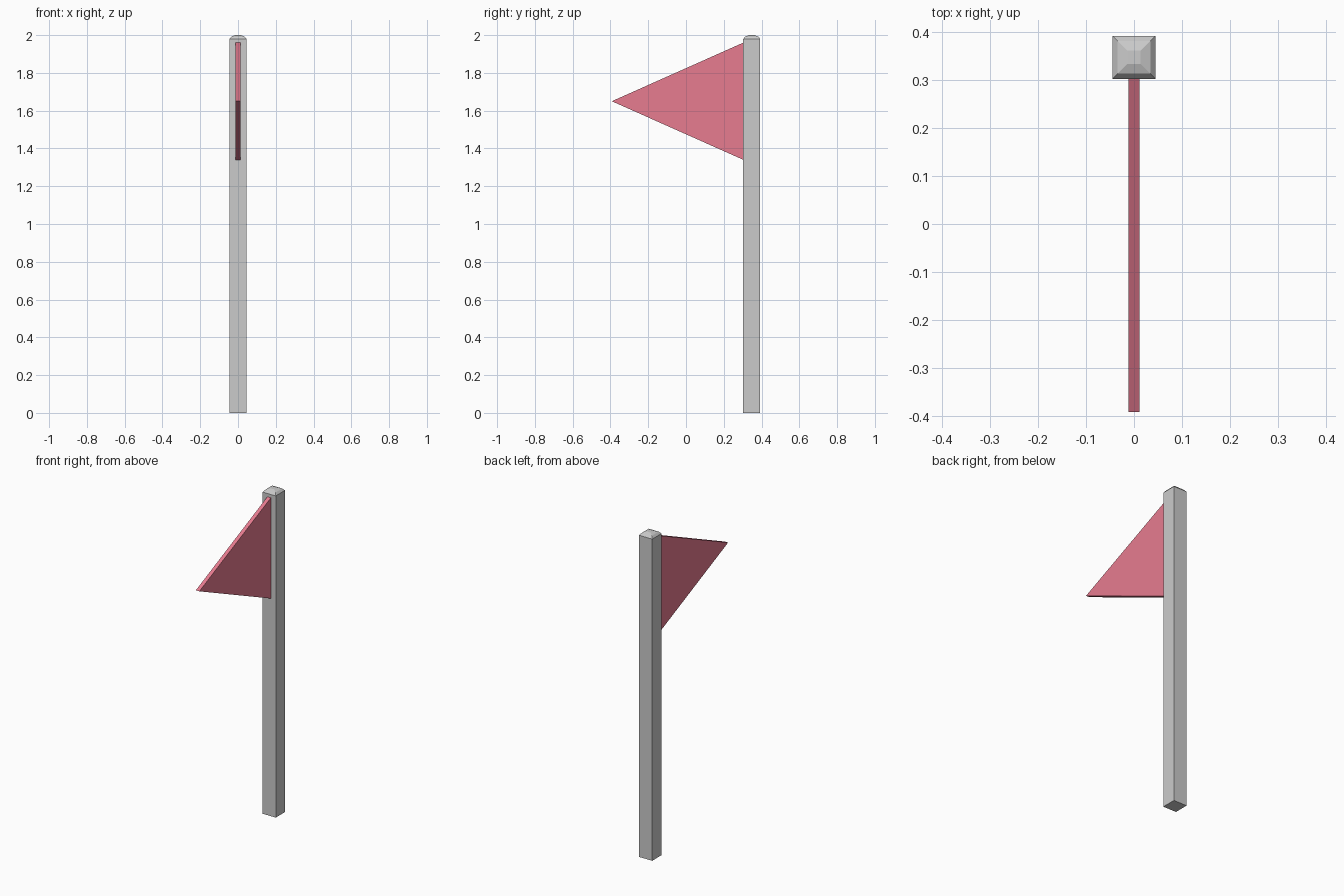
import bpy, bmesh

if "Cube" in bpy.data.objects:
    bpy.data.objects.remove(bpy.data.objects["Cube"])

POLE_Y = 0.348


def loft(name, rings):
    """Skin matching closed rings of points and cap both ends."""
    bm = bmesh.new()
    loops = [[bm.verts.new(p) for p in ring] for ring in rings]
    n = len(loops[0])
    for a, b in zip(loops, loops[1:]):
        for i in range(n):
            j = (i + 1) % n
            bm.faces.new((a[i], a[j], b[j], b[i]))
    bm.faces.new(loops[0])
    bm.faces.new(loops[-1])
    bmesh.ops.recalc_face_normals(bm, faces=bm.faces)
    mesh = bpy.data.meshes.new(name)
    bm.to_mesh(mesh)
    bm.free()
    obj = bpy.data.objects.new(name, mesh)
    bpy.context.collection.objects.link(obj)
    return obj


def square(r, z):
    return [(sx * r, POLE_Y + sy * r, z)
            for sx, sy in ((-1, -1), (1, -1), (1, 1), (-1, 1))]


# Square pole with a shallow two-step tapered tip
loft("pole", [square(r, z) for r, z in
              ((0.045, 0), (0.045, 1.98), (0.034, 1.993), (0.014, 2.0))])

# Triangular pennant attached to the front face of the pole
outline = ((0.303, 1.96), (-0.393, 1.65), (0.303, 1.34))
pennant = loft("pennant", [[(x, y, z) for y, z in outline]
                           for x in (-0.012, 0.012)])
pink = bpy.data.materials.new("pennant_pink")
pink.diffuse_color = (0.8, 0.2, 0.28, 1)
pink.use_nodes = True
pink.node_tree.nodes["Principled BSDF"].inputs["Base Color"].default_value = pink.diffuse_color
pennant.data.materials.append(pink)
